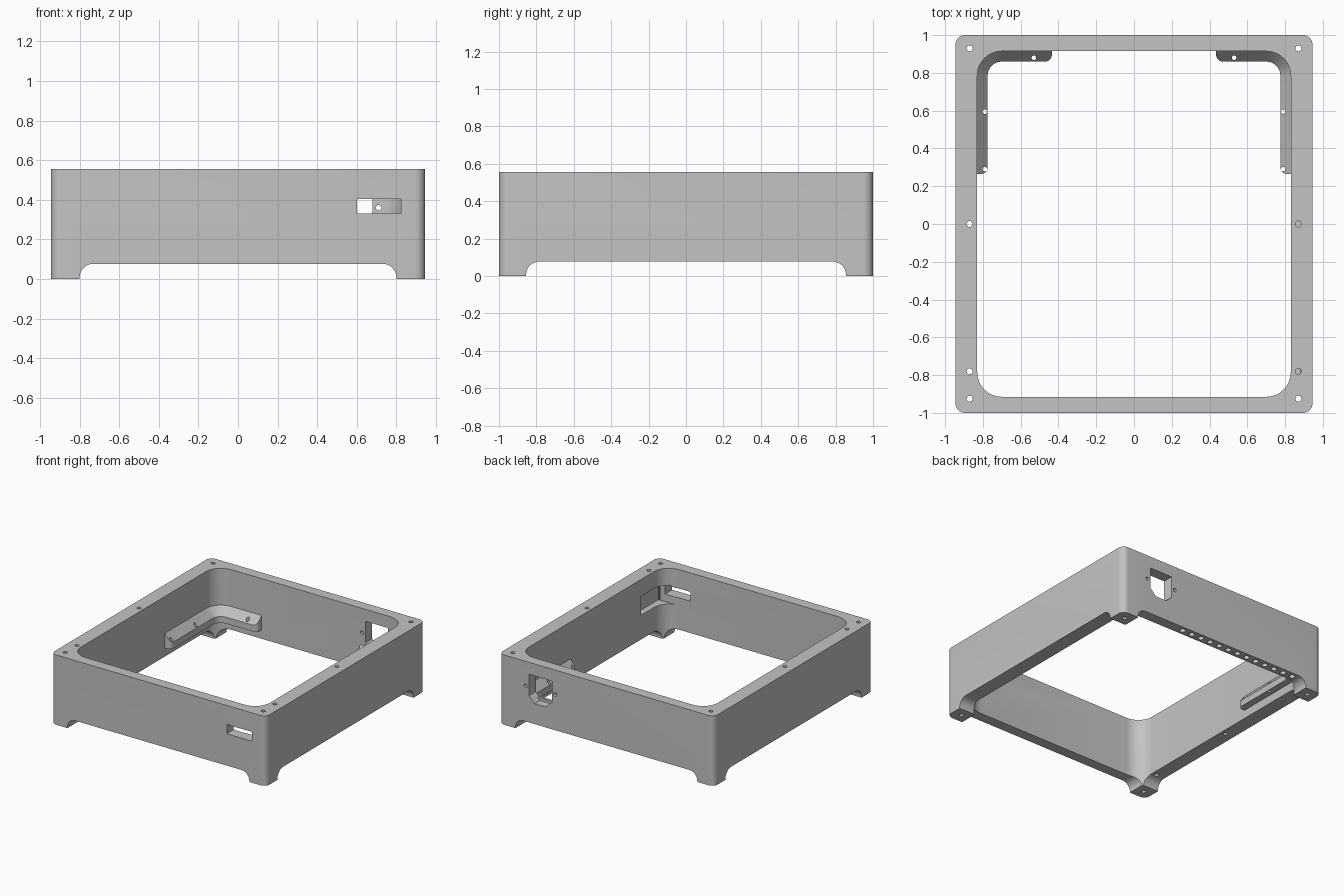
import bpy, bmesh, math
from mathutils import Vector

cube = bpy.data.objects.get("Cube")
if cube:
    bpy.data.objects.remove(cube, do_unlink=True)

grey = bpy.data.materials.new("matte grey")
grey.use_nodes = True
grey.diffuse_color = (0.55, 0.55, 0.55, 1)
grey.node_tree.nodes["Principled BSDF"].inputs["Base Color"].default_value = (0.55, 0.55, 0.55, 1)


def rounded(corners, steps=8):
    """Outline from (x, y, radius) corners, each right angle filleted."""
    out = []
    n = len(corners)
    for i, (x, y, r) in enumerate(corners):
        p = Vector((x, y))
        if r == 0:
            out.append(p)
            continue
        a = (Vector(corners[i - 1][:2]) - p).normalized()
        b = (Vector(corners[(i + 1) % n][:2]) - p).normalized()
        for s in range(steps + 1):
            t = s / steps * math.pi / 2
            out.append(p + a * r * (1 - math.sin(t)) + b * r * (1 - math.cos(t)))
    return out


def rect(hx, hy, r=0, cx=0, cy=0):
    signs = ((-1, -1), (1, -1), (1, 1), (-1, 1))
    return rounded([(cx + sx * hx, cy + sy * hy, r) for sx, sy in signs])


def circle(cx, cy, r, n=16):
    return [Vector((cx + r * math.cos(math.tau * i / n), cy + r * math.sin(math.tau * i / n)))
            for i in range(n)]


def loft(name, sections, axis="z"):
    """Solid through matching outlines at given depths along an axis."""
    place = {"z": lambda p, d: (p.x, p.y, d),
             "y": lambda p, d: (p.x, d, p.y),
             "x": lambda p, d: (d, p.x, p.y)}[axis]
    bm = bmesh.new()
    rings = [[bm.verts.new(place(p, d)) for p in pts] for pts, d in sections]
    for low, high in zip(rings, rings[1:]):
        for i in range(len(low)):
            j = (i + 1) % len(low)
            bm.faces.new((low[i], low[j], high[j], high[i]))
    bm.faces.new(rings[0][::-1])
    bm.faces.new(rings[-1])
    bmesh.ops.recalc_face_normals(bm, faces=bm.faces)
    mesh = bpy.data.meshes.new(name)
    bm.to_mesh(mesh)
    bm.free()
    mesh.materials.append(grey)
    ob = bpy.data.objects.new(name, mesh)
    bpy.context.collection.objects.link(ob)
    return ob


def prism(name, pts, lo, hi, axis="z"):
    return loft(name, [(pts, lo), (pts, hi)], axis)


def cut(target, cutter):
    cutter.hide_render = True
    mod = target.modifiers.new("cut", "BOOLEAN")
    mod.operation = "DIFFERENCE"
    mod.solver = "EXACT"
    mod.object = cutter
    bpy.context.view_layer.objects.active = target
    bpy.ops.object.modifier_apply(modifier=mod.name)
    bpy.data.objects.remove(cutter, do_unlink=True)


def finish(ob):
    bpy.ops.object.select_all(action="DESELECT")
    ob.select_set(True)
    bpy.context.view_layer.objects.active = ob
    bpy.ops.object.shade_smooth_by_angle(angle=math.radians(30))


# Hollow frame with arched gaps that leave four corner feet
frame = prism("frame", rect(0.945, 1, 0.05), 0, 0.555)
cut(frame, prism("opening", rect(0.83, 0.915, 0.13), -0.1, 0.7))
cut(frame, prism("front_arch", rect(0.8, 0.077, 0.07), -1.2, 1.2, "y"))
cut(frame, prism("side_arch", rect(0.855, 0.077, 0.07), -1.2, 1.2, "x"))

# Front slot and the pocket beside it in the inner wall
cut(frame, prism("slot", rect(0.11, 0.037, 0, 0.712, 0.367), -1.1, -0.75, "y"))
cut(frame, prism("pocket", rect(0.1, 0.145, 0, 0.78, -0.765), 0.27, 0.42))

# Back power socket opening with clipped lower corners and two screw holes
socket = [Vector(p) for p in ((0.48, 0.46), (0.48, 0.29), (0.53, 0.24),
                              (0.63, 0.24), (0.68, 0.29), (0.68, 0.46))]
cut(frame, prism("socket", socket, 0.85, 1.1, "y"))
for x in (0.45, 0.71):
    cut(frame, prism("socket_screw", circle(x, 0.36, 0.014), 0.85, 1.1, "y"))

# Screw holes down through the rim; two on one side are blind
for x in (-0.87, 0.87):
    for y in (-0.925, -0.78, 0, 0.93):
        blind = x > 0 and y in (-0.78, 0)
        cut(frame, prism("rim_screw", circle(x, y, 0.016), 0.4 if blind else -0.1, 0.7))

# Row of blind holes under the back wall
for i in range(13):
    cut(frame, prism("vent", circle(0.34 - i * 0.087, 0.957, 0.022), -0.1, 0.14))
finish(frame)

# L-shaped ledges with sloped tops in the two back corners
for side, name in ((-1, "right_ledge"), (1, "left_ledge")):
    plan = [(0.85, 0.265, 0), (0.775, 0.265, 0.035), (0.775, 0.86, 0.075),
            (0.435, 0.86, 0.035), (0.435, 0.935, 0), (0.85, 0.935, 0)]
    ledge = prism(name, rounded([(side * x, y, r) for x, y, r in plan]), 0.145, 0.262)
    cut(ledge, loft("slope", [(rect(0.774, 0.859, 0.075), 0.195),
                              (rect(0.83, 0.915, 0.13), 0.262),
                              (rect(0.83, 0.915, 0.13), 0.4)]))
    for x, y in ((0.79, 0.29), (0.79, 0.595), (0.53, 0.88)):
        cut(ledge, prism("ledge_screw", circle(side * x, y, 0.012), 0, 0.5))
    finish(ledge)
